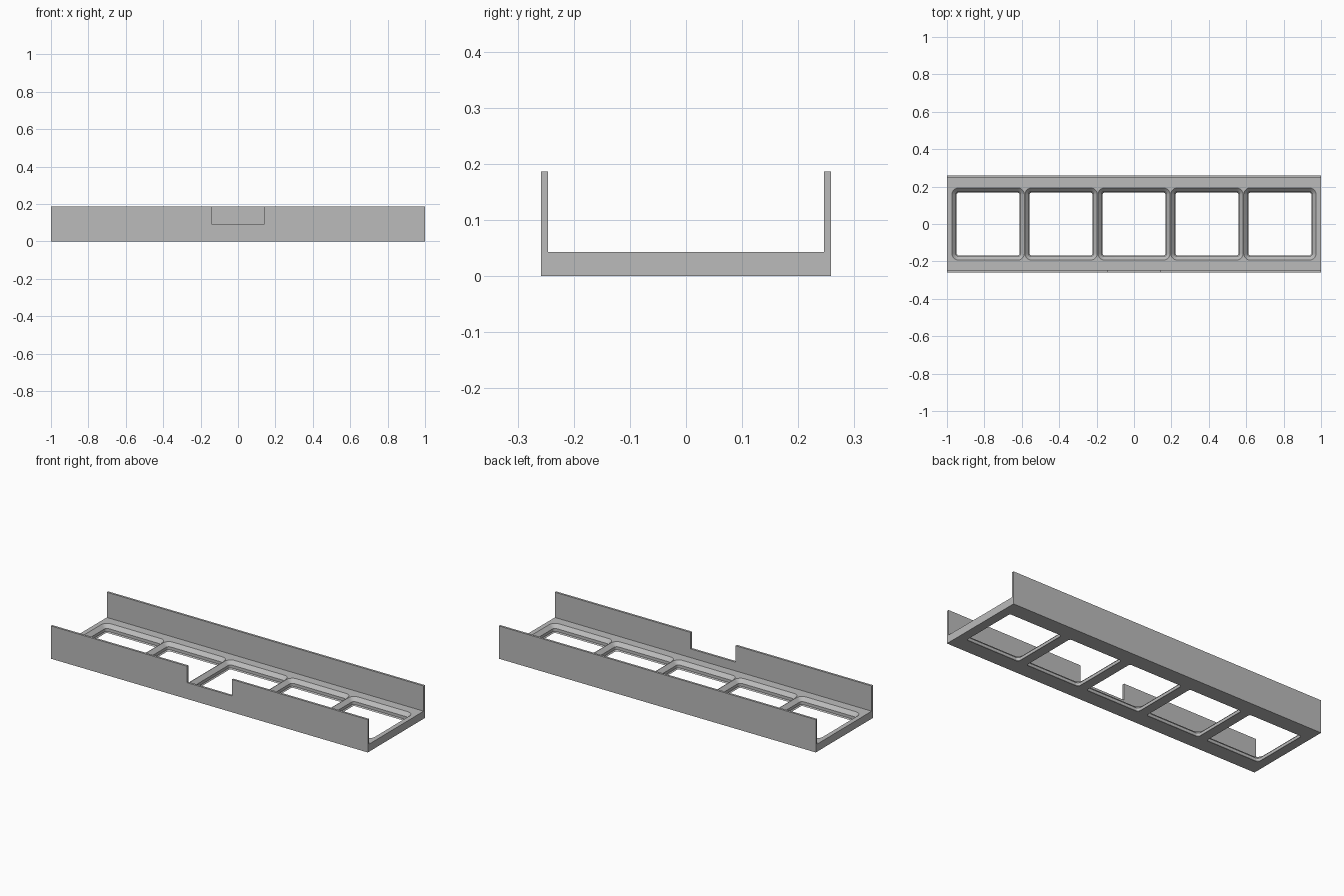
import bpy, bmesh, math

if "Cube" in bpy.data.objects:
    bpy.data.objects.remove(bpy.data.objects["Cube"])

L, D, BASE_H, WALL_T, WALL_H = 1.0, 0.258, 0.0432, 0.0125, 0.187
PITCH, CELLS = 0.39, 5

grey = bpy.data.materials.new("plain grey")
grey.diffuse_color = (0.5, 0.5, 0.5, 1)
grey.use_nodes = True
grey.node_tree.nodes["Principled BSDF"].inputs["Base Color"].default_value = grey.diffuse_color


def make_object(name, bm):
    bmesh.ops.recalc_face_normals(bm, faces=bm.faces)
    me = bpy.data.meshes.new(name)
    bm.to_mesh(me)
    bm.free()
    me.materials.append(grey)
    ob = bpy.data.objects.new(name, me)
    bpy.context.collection.objects.link(ob)
    return ob


def prism(name, outline, axis, a, b):
    """Extrude a 2D outline along y ('y': outline is x,z) or x ('x': outline is y,z)."""
    bm = bmesh.new()
    to3d = (lambda p, t: (p[0], t, p[1])) if axis == 'y' else (lambda p, t: (t, p[0], p[1]))
    ra = [bm.verts.new(to3d(p, a)) for p in outline]
    rb = [bm.verts.new(to3d(p, b)) for p in outline]
    bm.faces.new(ra)
    bm.faces.new(rb[::-1])
    n = len(outline)
    for i in range(n):
        j = (i + 1) % n
        bm.faces.new((ra[i], ra[j], rb[j], rb[i]))
    return make_object(name, bm)


def rounded_square(cx, half, r, seg=8):
    pts = []
    for k in range(4):
        sx, sy = [(1, 1), (-1, 1), (-1, -1), (1, -1)][k]
        for i in range(seg + 1):
            t = math.radians(90 * k + 90 * i / seg)
            pts.append((cx + sx * (half - r) + r * math.cos(t),
                        sy * (half - r) + r * math.sin(t)))
    return pts


# U-shaped tray: floor with a wall on each long side
yi = D - WALL_T
tray = prism("tray", [(-D, 0), (D, 0), (D, WALL_H), (yi, WALL_H), (yi, BASE_H),
                      (-yi, BASE_H), (-yi, WALL_H), (-D, WALL_H)], 'x', -L, L)

# Notch in the front wall
cutters = [prism("notch_cutter", [(-0.142, 0.093), (0.142, 0.093), (0.142, 0.3), (-0.142, 0.3)],
                 'y', -D - 0.05, -D + 0.05)]

# Stepped sockets: bottom chamfer, straight band, wide top chamfer (z, half width)
levels = [(-0.02, 0.168), (0.0, 0.168), (0.0065, 0.1738), (0.0232, 0.1738),
          (BASE_H, 0.1935), (0.08, 0.1935)]
for c in range(CELLS):
    cx = (c - (CELLS - 1) / 2) * PITCH
    bm = bmesh.new()
    rings = [[bm.verts.new((x, y, z)) for x, y in rounded_square(cx, h, h - 0.1565)]
             for z, h in levels]
    for lo, hi in zip(rings, rings[1:]):
        for i in range(len(lo)):
            j = (i + 1) % len(lo)
            bm.faces.new((lo[i], lo[j], hi[j], hi[i]))
    bm.faces.new(rings[0][::-1])
    bm.faces.new(rings[-1])
    cutters.append(make_object(f"socket_cutter_{c + 1}", bm))

# Cut everything, bake the result and remove the cutters
for cut in cutters:
    cut.hide_render = True
    m = tray.modifiers.new("cut", 'BOOLEAN')
    m.operation, m.solver, m.object = 'DIFFERENCE', 'EXACT', cut
bpy.context.view_layer.objects.active = tray
tray.select_set(True)
for m in list(tray.modifiers):
    bpy.ops.object.modifier_apply(modifier=m.name)
for cut in cutters:
    bpy.data.objects.remove(cut)
bpy.ops.object.shade_smooth_by_angle(angle=math.radians(30))
